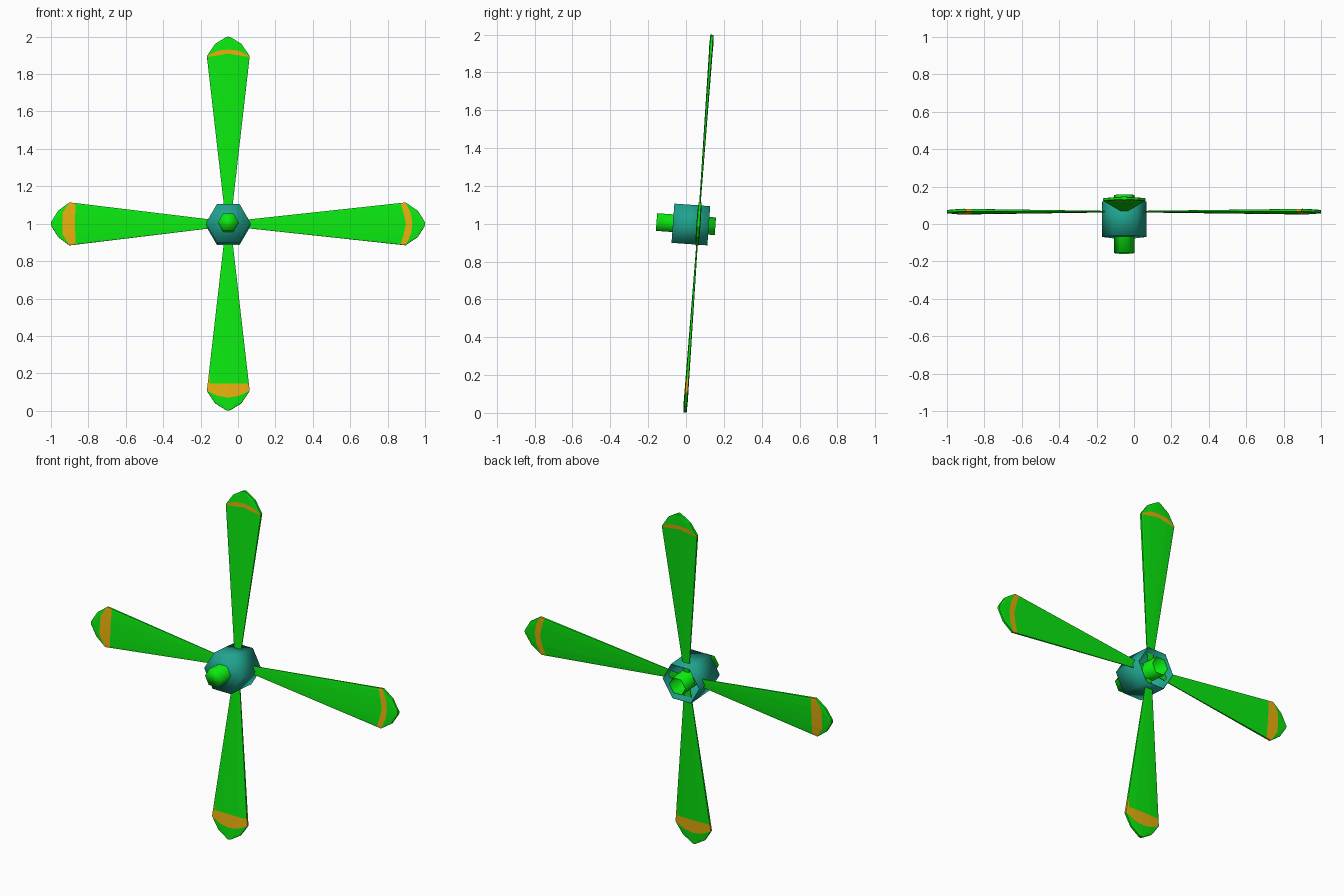
import bpy, bmesh, math
from mathutils import Matrix

if "Cube" in bpy.data.objects:
    bpy.data.objects.remove(bpy.data.objects["Cube"])

# Assembly frame: hub centre, leaning back slightly
FRAME = Matrix.Translation((-0.052, 0.066, 0.999)) @ Matrix.Rotation(math.radians(-4.1), 4, 'X')


def material(name, rgb):
    m = bpy.data.materials.new(name)
    m.diffuse_color = (*rgb, 1)
    m.use_nodes = True
    m.node_tree.nodes["Principled BSDF"].inputs["Base Color"].default_value = m.diffuse_color
    return m


green = material("bright green", (0.003, 0.80, 0.005))
teal = material("teal", (0.014, 0.37, 0.27))
gold = material("golden yellow", (0.80, 0.42, 0.004))


def finish(name, bm, mats, smooth=True):
    bmesh.ops.recalc_face_normals(bm, faces=bm.faces[:])
    me = bpy.data.meshes.new(name)
    bm.to_mesh(me)
    bm.free()
    for m in mats:
        me.materials.append(m)
    for p in me.polygons:
        p.use_smooth = smooth
    ob = bpy.data.objects.new(name, me)
    ob.matrix_world = FRAME
    bpy.context.collection.objects.link(ob)
    return ob


def loft(bm, rings, cap_start=False, cap_end=False, band=None):
    """Skin a list of rings; the segment number 'band' gets material 1."""
    vs = [[bm.verts.new(p) for p in ring] for ring in rings]
    n = len(vs[0])
    for s, (a, b) in enumerate(zip(vs, vs[1:])):
        for i in range(n):
            j = (i + 1) % n
            f = bm.faces.new((a[i], a[j], b[j], b[i]))
            f.material_index = 1 if s == band else 0
    if cap_start:
        bm.faces.new(vs[0])
    if cap_end:
        bm.faces.new(vs[-1])


def hexagon(radius, y):
    return [(radius * math.cos(k * math.pi / 3), y, radius * math.sin(k * math.pi / 3) - 0.006)
            for k in range(6)]


# Hub: six-sided cup, closed at the front and open at the back
bm = bmesh.new()
loft(bm, [hexagon(0.12, -0.135), hexagon(0.12, 0.055), hexagon(0.117, 0.055),
          hexagon(0.117, -0.13)], cap_start=True, cap_end=True)
finish("hub", bm, [teal])

# Spindle through the hub, hollow at the back
bm = bmesh.new()
loft(bm, [hexagon(0.054, -0.222), hexagon(0.054, 0.09), hexagon(0.051, 0.09),
          hexagon(0.051, -0.03)], cap_start=True, cap_end=True)
finish("spindle", bm, [green])


def blade(name, angle, length, inner, outer, skew=0.0):
    """Flat blade with a rounded tip and an arched gold band just below it.
    inner and outer give the band's radius at the edge, shoulder and middle;
    skew runs the band further down one corner of each face."""
    r0 = length - 0.10

    def width(r):
        return 0.012 + 0.103 * min(r / r0, 1)

    tip1, tip2 = r0 + 0.065, r0 + 0.099
    # edge, shoulder and middle radius, half width, half thickness, skew
    stations = [((0, 0, 0), 0.012, 0.003, 0),
                (inner, None, 0.010, skew),
                (outer, None, 0.011, 0),
                ((tip1 - 0.003, tip1, tip1 + 0.004), 0.07, 0.010, 0),
                ((tip2 - 0.003, tip2, tip2 + 0.001), 0.015, 0.009, 0)]
    ca, sa = math.cos(angle), math.sin(angle)
    # width fraction, thickness fraction, mix from edge to shoulder (or middle)
    half = ((1, 0.6), (0.9, 0.75), (0.5, 0.95), (0, 1), (-0.5, 0.95), (-0.9, 0.75), (-1, 0.6))
    rings = []
    for (edge, shoulder, mid), w, t, sk in stations:
        ring = []
        for side in (1, -1):
            for i, (u, d) in enumerate(half):
                a = abs(u)
                r = mid if a == 0 else shoulder if a == 0.5 else edge + (1 - a) * (shoulder - edge) * 2
                r -= sk if i == 6 else 0
                x = side * u * (w or width(r))
                y = side * d * t
                ring.append((x * ca + r * sa, y, -x * sa + r * ca))
        rings.append(ring)
    bm = bmesh.new()
    loft(bm, rings, cap_start=True, cap_end=True, band=1)
    finish(name, bm, [green, gold], smooth=False)


# Four blades, each with its own band position
blade("top_blade", 0, 1.003, (0.894, 0.902, 0.912), (0.899, 0.928, 0.934))
blade("right_blade", math.pi / 2, 1.052, (0.920, 0.938, 0.950), (0.948, 0.976, 0.984))
blade("bottom_blade", math.pi, 1.0, (0.855, 0.855, 0.855), (0.895, 0.922, 0.932), 0.075)
blade("left_blade", -math.pi / 2, 0.948, (0.818, 0.818, 0.820), (0.850, 0.886, 0.888))
